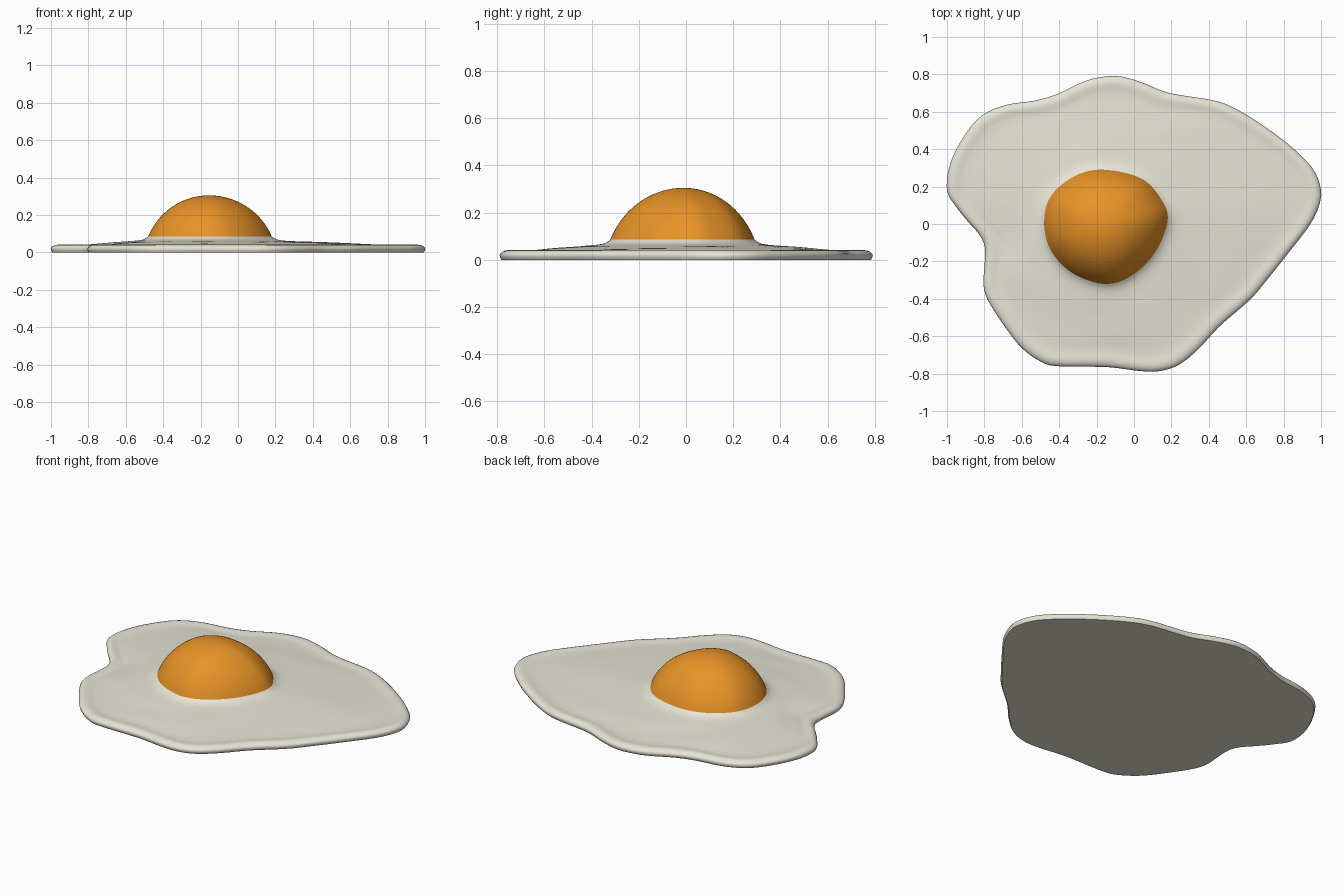
import bpy, bmesh, math
from mathutils import Vector

if "Cube" in bpy.data.objects:
    bpy.data.objects.remove(bpy.data.objects["Cube"])

N = 180
CENTRE = Vector((-0.15, -0.01))

# Outline of the egg white, seen from the top
WHITE = [(1, .18), (.96, .29), (.845, .41), (.70, .52), (.555, .61), (.43, .66), (.19, .70),
         (.06, .75), (-.05, .785), (-.14, .79), (-.26, .765), (-.41, .695), (-.53, .66),
         (-.69, .635), (-.82, .575), (-.915, .46), (-.985, .315), (-1, .18), (-.957, .10),
         (-.89, .015), (-.825, -.06), (-.797, -.13), (-.80, -.235), (-.805, -.325),
         (-.78, -.41), (-.69, -.55), (-.60, -.663), (-.50, -.735), (-.41, -.76),
         (-.145, -.765), (.03, -.786), (.14, -.786), (.245, -.75), (.35, -.663),
         (.46, -.545), (.62, -.405), (.71, -.30), (.81, -.175), (.94, -.005), (.99, .10)]
# Line where the yolk meets the white
YOLK = [(.18, .02), (.14, .14), (.035, .245), (-.16, .29), (-.31, .26), (-.44, .155),
        (-.48, .02), (-.45, -.13), (-.34, -.255), (-.165, -.32), (-.02, -.28), (.11, -.155)]


def radii(pts):
    """Smooth closed curve through pts, sampled as radius per angle about CENTRE."""
    p = [Vector(q) - CENTRE for q in pts]
    n, polar = len(p), []
    for i in range(n):
        a, b, c, d = (p[(i + k) % n] for k in (-1, 0, 1, 2))
        for j in range(12):
            t = j / 12
            v = 0.5 * (2*b + (c - a)*t + (2*a - 5*b + 4*c - d)*t*t + (3*b - a - 3*c + d)*t**3)
            polar.append((math.atan2(v.y, v.x) % math.tau, v.length))
    polar.sort()
    polar = [(polar[-1][0] - math.tau, polar[-1][1])] + polar + [(polar[0][0] + math.tau, polar[0][1])]
    out, k = [], 0
    for i in range(N):
        ang = math.tau * i / N
        while polar[k + 1][0] < ang:
            k += 1
        (a0, r0), (a1, r1) = polar[k], polar[k + 1]
        out.append(r0 + (r1 - r0) * (ang - a0) / max(a1 - a0, 1e-9))
    return out


def point(i, r, z):
    a = math.tau * i / N
    return Vector((CENTRE.x + r * math.cos(a), CENTRE.y + r * math.sin(a), z))


def loft(name, rings, colour, cap_flat=False, apex=None):
    bm = bmesh.new()
    loops = [[bm.verts.new(c) for c in ring] for ring in rings]
    for a, b in zip(loops, loops[1:]):
        for i in range(N):
            j = (i + 1) % N
            bm.faces.new((a[i], b[i], b[j], a[j]))
    if cap_flat:
        bm.faces.new(list(reversed(loops[-1])))
    if apex:
        top = bm.verts.new(apex)
        for i in range(N):
            bm.faces.new((top, loops[0][i], loops[0][(i + 1) % N]))
    mesh = bpy.data.meshes.new(name)
    bm.to_mesh(mesh)
    bm.free()
    obj = bpy.data.objects.new(name, mesh)
    bpy.context.collection.objects.link(obj)
    mat = bpy.data.materials.new(colour[0])
    mat.diffuse_color = colour[1]
    mat.use_nodes = True
    mat.node_tree.nodes["Principled BSDF"].inputs["Base Color"].default_value = mat.diffuse_color
    mesh.materials.append(mat)
    bpy.ops.object.select_all(action='DESELECT')
    obj.select_set(True)
    bpy.context.view_layer.objects.active = obj
    bpy.ops.object.shade_smooth_by_angle(angle=math.radians(50))
    return obj


inner, outer = radii(YOLK), radii(WHITE)

# Egg white: fillet up to the yolk, gentle slope, raised rounded rim, flat base
rings = []
for d, z in ((0, .085), (.012, .076), (.03, .068), (.06, .063), (.10, .060)):
    rings.append([point(i, inner[i] + d, z) for i in range(N)])
for k in range(1, 9):
    t = k / 8
    ring = []
    for i in range(N):
        a = math.tau * i / N
        r = inner[i] + .10 + (outer[i] - .09 - inner[i] - .10) * t
        wave = .002 * math.sin(5 * a + 4 * t) * math.sin(math.pi * t)
        ring.append(point(i, r, .060 - .024 * t + wave))
    rings.append(ring)
for d, z in ((.065, .038), (.045, .041), (.028, .040), (.014, .035), (.005, .028),
             (0, .019), (.003, .009), (.008, 0)):
    rings.append([point(i, outer[i] - d, z) for i in range(N)])
loft("egg_white", rings, ("cooked white", (.84, .81, .70, 1)), cap_flat=True)

# Yolk: spherical cap sitting on the fillet
R, z0 = .3575, -.053
edge = math.acos((.085 - z0) / R)
tip = Vector((-.155, -.01, z0 + R))
rings = []
for k in range(1, 25):
    a = edge * k / 24
    s = math.sin(a) / math.sin(edge)
    ring = []
    for i in range(N):
        v = tip.lerp(point(i, inner[i], 0), s)
        v.z = z0 + R * math.cos(a)
        ring.append(v)
    rings.append(ring)
loft("yolk", rings, ("yolk orange", (.80, .29, .02, 1)), apex=tip)
